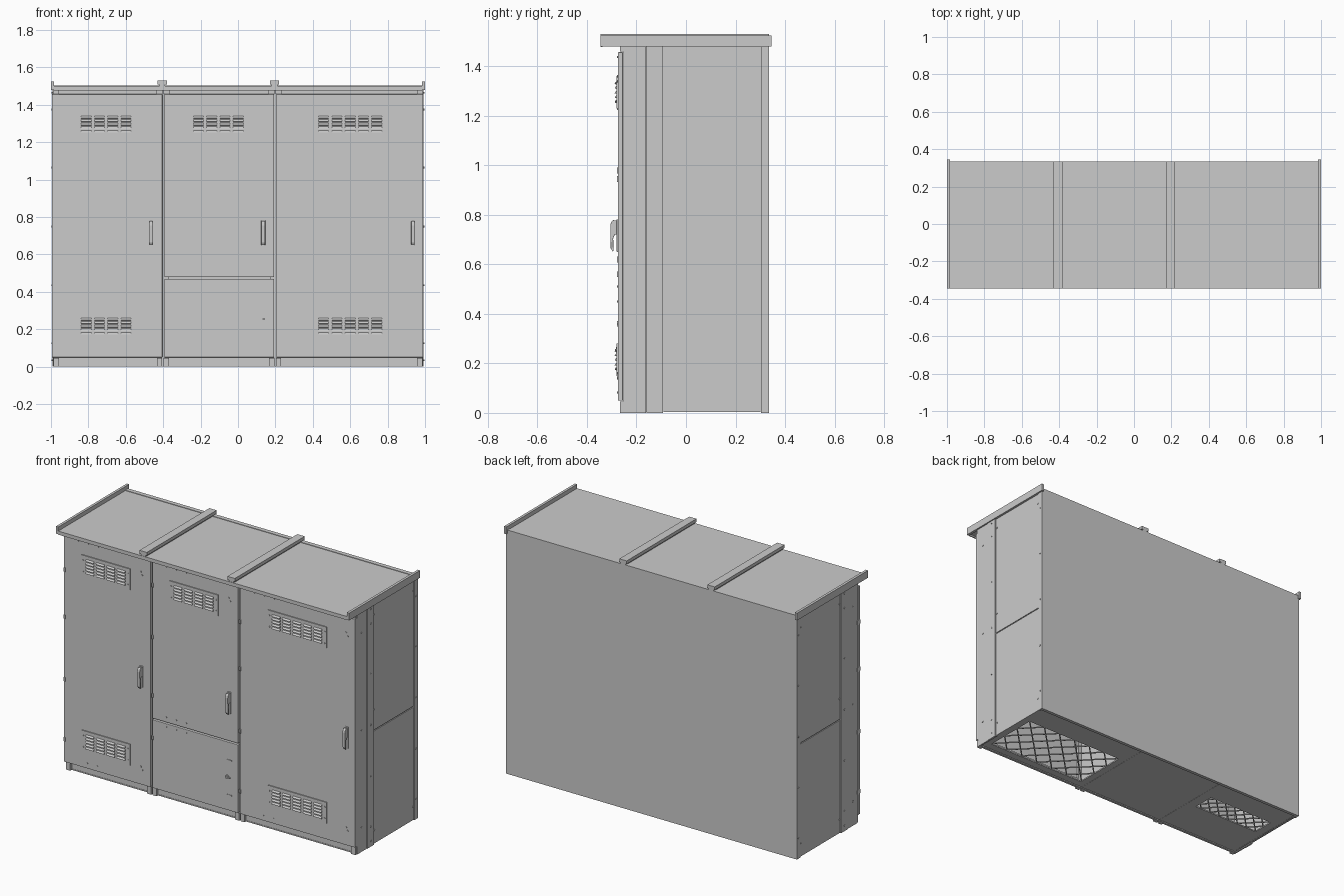
import bpy, bmesh, math
from mathutils import Matrix, Vector

if "Cube" in bpy.data.objects:
    bpy.data.objects.remove(bpy.data.objects["Cube"])


def finish(bm, name, bevel=0.0):
    bmesh.ops.recalc_face_normals(bm, faces=bm.faces[:])
    me = bpy.data.meshes.new(name)
    bm.to_mesh(me)
    bm.free()
    ob = bpy.data.objects.new(name, me)
    bpy.context.collection.objects.link(ob)
    if bevel:
        m = ob.modifiers.new("bevel", 'BEVEL')
        m.width, m.segments = bevel, 2
    return ob


def add_box(bm, x0, x1, y0, y1, z0, z1):
    c = Vector(((x0 + x1) / 2, (y0 + y1) / 2, (z0 + z1) / 2))
    s = Matrix.Diagonal((x1 - x0, y1 - y0, z1 - z0, 1))
    bmesh.ops.create_cube(bm, size=1, matrix=Matrix.Translation(c) @ s)


def boxes(name, *items, bevel=0.0):
    bm = bmesh.new()
    for b in items:
        add_box(bm, *b)
    return finish(bm, name, bevel)


def add_prism(bm, prof, x0, x1):
    # (y, z) profile extruded along x
    f = bm.faces.new([bm.verts.new((x0, y, z)) for y, z in prof])
    r = bmesh.ops.extrude_face_region(bm, geom=[f])
    vs = [v for v in r['geom'] if isinstance(v, bmesh.types.BMVert)]
    bmesh.ops.translate(bm, verts=vs, vec=(x1 - x0, 0, 0))


def add_disc(bm, pos, axis, r=0.005, h=0.006, seg=10):
    rot = Matrix.Rotation(math.pi / 2, 4, 'Y' if axis == 'x' else 'X')
    bmesh.ops.create_cone(bm, cap_ends=True, segments=seg, radius1=r, radius2=r,
                          depth=h, matrix=Matrix.Translation(pos) @ rot)


DOOR = -0.275   # door front plane
BACK = 0.335
SPLITS = (-0.40, 0.20)

# Side walls: liner plus separate skins with seams, and screws
for s, side in ((1, "right"), (-1, "left")):
    def sx(a, b, *r):
        return (min(s * a, s * b), max(s * a, s * b)) + r
    boxes(side + "_side_liner", sx(.972, .983, -.25, .33, .005, 1.48))
    boxes(side + "_side_front_skin", sx(.98, .990, -.255, -.162, 0, 1.48))
    boxes(side + "_side_strip", sx(.98, .993, -.159, -.092, 0, 1.48))
    boxes(side + "_side_upper_panel", sx(.98, .988, -.089, .299, .703, 1.478))
    boxes(side + "_side_lower_panel", sx(.98, .988, -.089, .299, .003, .697))
    boxes(side + "_side_rear_flange", sx(.98, .991, .302, BACK, 0, 1.48))
    bm = bmesh.new()
    for y, x, zs in ((-.21, .990, (1.35, .75, .15)),
                     (-.125, .993, (1.465, 1.375, 1.065, .75, .435, .125, .035)),
                     (.318, .991, (1.375, 1.065, .75, .435, .125)),
                     (-.082, .988, (1.415, .83, .085)), (.293, .988, (1.415, .085))):
        for z in zs:
            add_disc(bm, (s * x, y, z), 'x')
    finish(bm, side + "_side_screws")
    # Roof end cap
    boxes(side + "_roof_end_cap", sx(.984, 1.0, -.345, .345, 1.48, 1.525))

# Back, partitions, front frame
boxes("back_panel", (-.99, .99, .325, BACK, 0, 1.49))
boxes("partitions", *[(x - .006, x + .006, -.25, .325, .005, 1.48) for x in SPLITS])
boxes("front_frame", (-.985, .985, -.25, -.235, .005, .055),
      (-.985, .985, -.25, -.235, 1.45, 1.48),
      *[(x - .03, x + .03, -.25, -.235, .005, 1.48) for x in (-.953, *SPLITS, .953)])

# Corner brackets at foot and head of each bay
feet, heads = [], []
for x in (-.972, -.420, -.383, .180, .217, .972):
    feet.append((x - .014, x + .014, -.266, -.24, 0, .046))
    heads.append((x - .016, x + .016, -.266, -.24, 1.459, 1.48))
boxes("foot_brackets", *feet)
boxes("head_brackets", *heads)

# Floor made of strips around the two openings, with a bottom rim
BIG, SMALL = (.25, .94, -.19, .16), (-.92, -.46, .02, .16)
boxes("floor", (-.98, .98, .16, .33, .006, .014), (-.98, .98, -.25, -.19, .006, .014),
      (.94, .98, -.19, .16, .006, .014), (-.46, .25, -.19, .16, .006, .014),
      (-.98, -.92, -.19, .16, .006, .014), (-.92, -.46, -.19, .02, .006, .014))
boxes("bottom_rim", (-.98, .98, .315, .33, 0, .007), (-.98, .98, -.252, -.237, 0, .007))

# Diamond grilles: crossed bars clipped to each opening
for name, (x0, x1, y0, y1), pitch in (("large_floor_grille", BIG, .115),
                                      ("small_floor_grille", SMALL, .07)):
    bm = bmesh.new()
    h = y1 - y0
    for s in (1, -1):
        c = x0 - h
        while c < x1:
            a, b = max(c, x0), min(c + h, x1)
            if b - a > .01:
                y = (lambda x: y0 + (x - c)) if s > 0 else (lambda x: y1 - (x - c))
                p, q = Vector((a, y(a), .012)), Vector((b, y(b), .012))
                m = (Matrix.Translation((p + q) / 2) @ Matrix.Rotation(s * math.pi / 4, 4, 'Z')
                     @ Matrix.Diagonal(((q - p).length, .007, .006, 1)))
                bmesh.ops.create_cube(bm, size=1, matrix=m)
            c += pitch
    finish(bm, name)

# Roof sheet with front lip, rear seam strip, and two joint ribs
boxes("roof", (-.985, .985, -.345, BACK, 1.488, 1.50), (-.985, .985, -.345, -.338, 1.478, 1.49),
      (-.985, .985, -.25, BACK, 1.478, 1.49))
boxes("roof_rear_strip", (-.985, .985, .308, BACK, 1.50, 1.503))
for i, x in enumerate((-.405, .195)):
    boxes("roof_rib_%d" % i, (x - .025, x + .025, -.345, BACK, 1.51, 1.53),
          (x - .016, x + .016, -.343, BACK, 1.498, 1.511))

# Doors
DOORS = (("left_door", -.995, -.405, .05, 1.457), ("middle_door", -.393, .193, .479, 1.457),
         ("middle_lower_panel", -.393, .193, .05, .470), ("right_door", .205, .990, .05, 1.457))
for name, x0, x1, z0, z1 in DOORS:
    boxes(name, (x0, x1, DOOR, -.255, z0, z1), bevel=.002)

# Hinge knuckles on the left edge of each door
boxes("hinges", *[(x - .004, x + .006, DOOR - .003, -.25, z - .012, z + .012)
                  for x, zs in ((-.990, (.19, .56, .945, 1.235)), (-.390, (.36, .62, .98, 1.3)),
                                (.207, (.19, .56, .945, 1.235))) for z in zs])

# Door screws
bm = bmesh.new()
for x0 in (-.895, -.295, .305):
    for i in range(3):
        add_disc(bm, (x0 + i * .068, DOOR, 1.437), 'y', .004)
for i in range(3):
    for z in (.51, .45):
        add_disc(bm, (-.295 + i * .068, DOOR, z), 'y', .004)
for x in (-.835, .365):
    for dx in (0, .07):
        add_disc(bm, (x + dx, DOOR, .082), 'y', .004)
for x, zs in ((-.47, (1.36, .16)), (.13, (1.36,)), (.93, (1.36, .16))):
    for z in zs:
        add_disc(bm, (x, DOOR, z), 'y', .005)
        add_disc(bm, (x + .01, DOOR, z - .02), 'y', .005)
finish(bm, "door_screws")

# Louvred vents: plate, hooded slats and corner screws
for name, x0, x1, z0, cols in (("left_top_vent", -.87, -.54, 1.23, 4),
                               ("middle_top_vent", -.27, .06, 1.23, 4),
                               ("right_top_vent", .40, .80, 1.23, 5),
                               ("left_bottom_vent", -.87, -.54, .15, 4),
                               ("right_bottom_vent", .40, .80, .15, 5)):
    bm = bmesh.new()
    add_box(bm, x0, x1, DOOR - .006, DOOR + .002, z0, z0 + .13)
    f = DOOR - .005
    for c in range(cols):
        cx = (x0 + x1) / 2 + (c - (cols - 1) / 2) * .071
        for r in range(5):
            z = z0 + .022 + r * .019
            add_prism(bm, [(f, z), (f - .008, z + .001), (f - .007, z + .006), (f, z + .013)],
                      cx - .027, cx + .027)
    for x in (x0 + .012, x1 - .012):
        for z in (z0 + .03, z0 + .10):
            add_disc(bm, (x, DOOR - .007, z), 'y', .004)
    finish(bm, name)

# Swing handles: base plate, lever and lock cylinder
for name, x in (("left_handle", -.465), ("middle_handle", .135), ("right_handle", .935)):
    bm = bmesh.new()
    add_box(bm, x - .011, x + .011, DOOR - .005, DOOR + .002, .65, .782)
    add_prism(bm, [(DOOR, .775), (-.294, .779), (-.303, .77), (-.306, .755), (-.304, .665),
                   (-.296, .65), (-.293, .655), (-.294, .705), (-.288, .72), (DOOR, .72)],
              x - .009, x + .009)
    finish(bm, name, bevel=.002)

# Lower panel lock and small catches
bm = bmesh.new()
add_disc(bm, (.12, DOOR - .003, .255), 'y', .012, .01, 20)
add_box(bm, .117, .145, DOOR - .012, DOOR - .006, .252, .258)
for z in (.36, .145):
    add_box(bm, .12, .15, DOOR - .003, DOOR + .001, z - .003, z + .003)
finish(bm, "lower_panel_lock")
